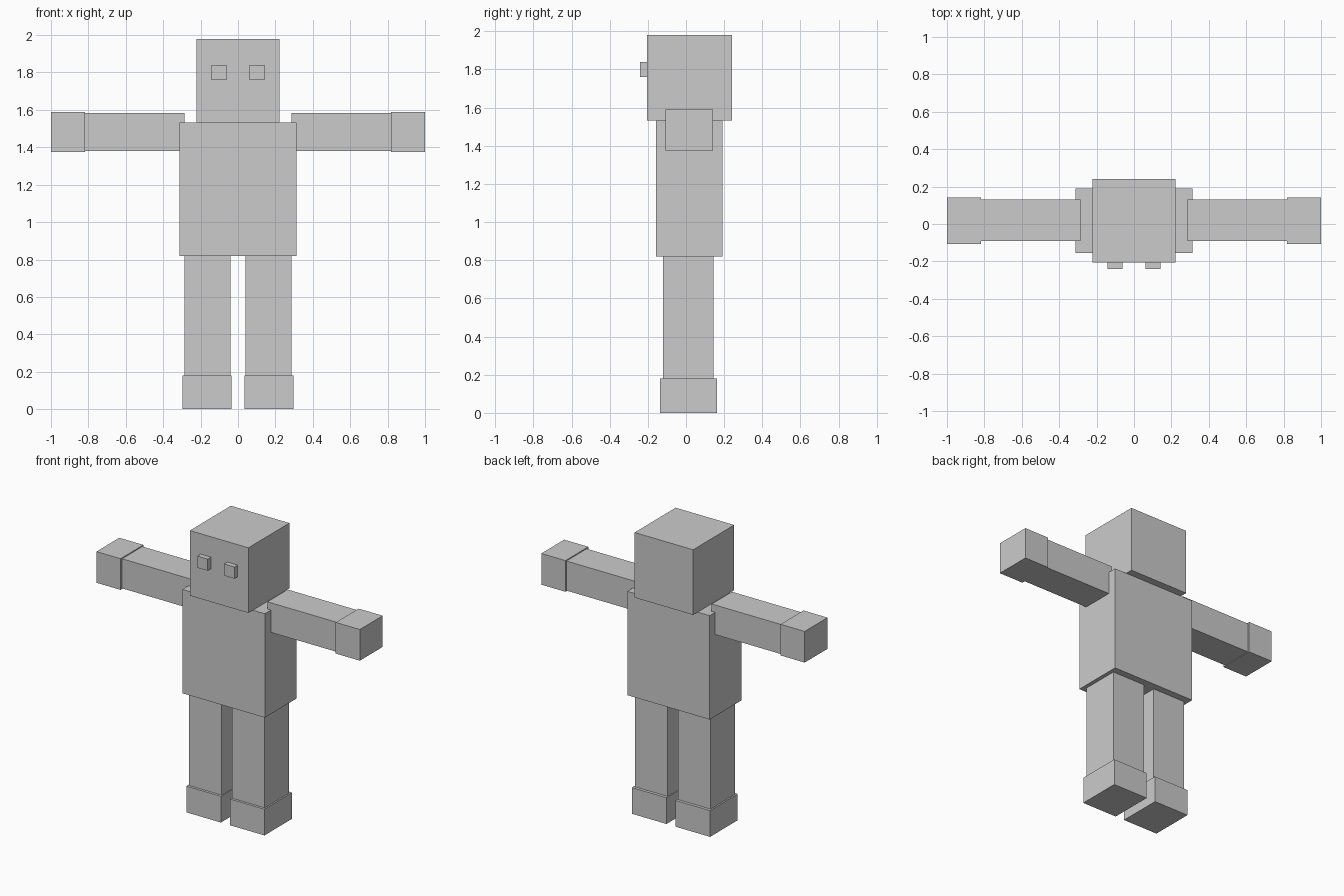
import bpy
from mathutils import Vector

if "Cube" in bpy.data.objects:
    bpy.data.objects.remove(bpy.data.objects["Cube"])

grey = bpy.data.materials.new("plain_grey")
grey.diffuse_color = (0.6, 0.6, 0.6, 1)
grey.use_nodes = True
grey.node_tree.nodes["Principled BSDF"].inputs["Base Color"].default_value = grey.diffuse_color


def box(name, x, y, z):
    """Box spanning the given (min, max) range on each axis."""
    lo, hi = Vector((x[0], y[0], z[0])), Vector((x[1], y[1], z[1]))
    bpy.ops.mesh.primitive_cube_add(size=1)
    obj = bpy.context.object
    obj.name = name
    obj.data.name = name
    for v in obj.data.vertices:
        v.co = (lo + hi) / 2 + v.co * (hi - lo)
    obj.data.materials.append(grey)


def pair(name, x, y, z):
    """Matching boxes on the right (+x) and left (-x)."""
    box("right_" + name, x, y, z)
    box("left_" + name, (-x[1], -x[0]), y, z)


# Head and torso
box("head", (-0.222, 0.222), (-0.205, 0.24), (1.533, 1.98))
box("torso", (-0.313, 0.313), (-0.156, 0.19), (0.82, 1.533))

# Eyes stand proud of the face
pair("eye", (0.062, 0.141), (-0.24, -0.205), (1.76, 1.84))

# Outstretched arms with slightly larger hands
pair("arm", (0.286, 0.817), (-0.09, 0.13), (1.38, 1.583))
pair("hand", (0.817, 1.0), (-0.107, 0.141), (1.376, 1.59))

# Legs with slightly larger feet
pair("leg", (0.04, 0.287), (-0.12, 0.143), (0.18, 0.82))
pair("foot", (0.034, 0.297), (-0.137, 0.163), (0.0, 0.18))
